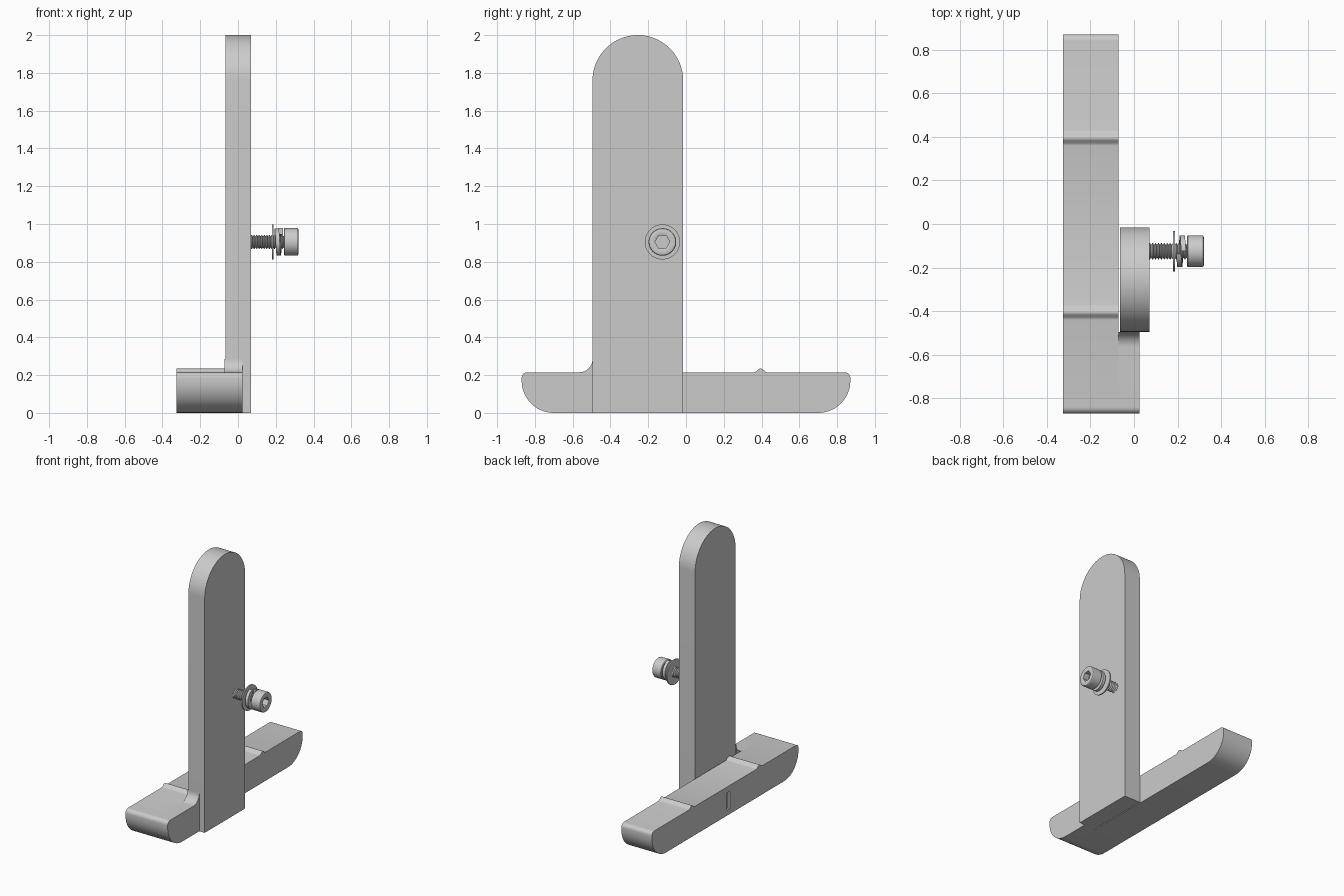
import bpy
import bmesh
from math import sin, cos, pi, radians

cube = bpy.data.objects.get("Cube")
if cube:
    bpy.data.objects.remove(cube, do_unlink=True)

grey = bpy.data.materials.new("plain grey")
grey.use_nodes = True
colour = (0.6, 0.6, 0.6, 1)
grey.diffuse_color = colour
grey.node_tree.nodes["Principled BSDF"].inputs["Base Color"].default_value = colour


def finish(name, bm, smooth=True):
    bmesh.ops.recalc_face_normals(bm, faces=bm.faces[:])
    mesh = bpy.data.meshes.new(name)
    bm.to_mesh(mesh)
    bm.free()
    mesh.materials.append(grey)
    obj = bpy.data.objects.new(name, mesh)
    bpy.context.collection.objects.link(obj)
    if smooth:
        bpy.ops.object.select_all(action="DESELECT")
        obj.select_set(True)
        bpy.context.view_layer.objects.active = obj
        bpy.ops.object.shade_smooth_by_angle(angle=radians(30))
    return obj


def arc(cy, cz, r, start, end, n=12):
    angles = [radians(start + (end - start) * i / n) for i in range(n + 1)]
    return [(cy + r * cos(a), cz + r * sin(a)) for a in angles]


def prism(name, profile, x0, x1, smooth=True):
    """Extrude a (y, z) profile along x."""
    bm = bmesh.new()
    face = bm.faces.new([bm.verts.new((x0, y, z)) for y, z in profile])
    moved = bmesh.ops.extrude_face_region(bm, geom=[face])["geom"]
    verts = [v for v in moved if isinstance(v, bmesh.types.BMVert)]
    bmesh.ops.translate(bm, verts=verts, vec=(x1 - x0, 0, 0))
    return finish(name, bm, smooth)


BOLT_Y, BOLT_Z, SIDES = -0.125, 0.905, 48


def hexagon(a, r):
    return r * cos(pi / 6) / cos(a % (pi / 3) - pi / 6)


def lathe(name, profile, closed=False):
    """Spin (x, radius, is_hex) rings about the bolt axis."""
    bm = bmesh.new()
    rings = []
    for x, r, is_hex in profile:
        ring = []
        for i in range(SIDES):
            a = 2 * pi * i / SIDES
            d = hexagon(a, r) if is_hex else r
            ring.append(bm.verts.new((x, BOLT_Y + d * cos(a), BOLT_Z + d * sin(a))))
        rings.append(ring)
    pairs = list(zip(rings, rings[1:]))
    if closed:
        pairs.append((rings[-1], rings[0]))
    else:
        bm.faces.new(rings[0])
        bm.faces.new(rings[-1])
    for p, q in pairs:
        for i in range(SIDES):
            j = (i + 1) % SIDES
            bm.faces.new((p[i], p[j], q[j], q[i]))
    return finish(name, bm)


# Base rail with rounded ends and two small ridges across the top
TOP = 0.215


def ridge(centre):
    steps = [1 - i / 6 for i in range(13)]
    return [(centre + 0.035 * u, TOP + 0.01 * (1 + cos(pi * u))) for u in steps]


front_bottom = arc(-0.70, 0.17, 0.17, 180, 270, 16)
front_top = arc(-0.84, TOP - 0.03, 0.03, 90, 180, 8)
rail = prism("base_rail",
             front_bottom + arc(0.70, 0.17, 0.17, 270, 360, 16)
             + arc(0.84, TOP - 0.03, 0.03, 0, 90, 8)
             + ridge(0.395) + ridge(-0.405) + front_top,
             -0.325, -0.072)

# Narrow slot cut in the outer side of the rail
cutter = prism("slot_cutter",
               [(-0.055, 0.04), (-0.025, 0.04), (-0.025, 0.17), (-0.055, 0.17)],
               -0.35, -0.31, smooth=False)
cutter.hide_render = True
cutter.hide_set(True)
cut = rail.modifiers.new("slot", "BOOLEAN")
cut.operation = "DIFFERENCE"
cut.object = cutter

# Wider front foot, curving up to meet the upright
prism("front_foot",
      front_bottom + [(-0.495, 0)] + arc(-0.565, TOP + 0.07, 0.07, 0, -90) + front_top,
      -0.072, 0.025)

# Tall round-topped upright
prism("upright",
      [(-0.495, 0), (-0.015, 0)] + arc(-0.255, 1.76, 0.24, 0, 180, 40),
      -0.065, 0.07)

# Threaded shank
thread = []
PITCH = 0.0135
for k in range(14):
    x = 0.065 + k * PITCH
    thread += [(x, 0.029, False), (x + PITCH * 0.4, 0.037, False),
               (x + PITCH * 0.6, 0.037, False)]
lathe("bolt_shank", thread + [(0.254, 0.029, False)])

# Flat washer
lathe("flat_washer", [(0.179, 0.038, False), (0.179, 0.093, False),
                      (0.188, 0.093, False), (0.188, 0.038, False)], closed=True)

# Split spring washer: one helical turn of a rectangular section
bm = bmesh.new()
sections = []
for i in range(SIDES + 1):
    t = i / SIDES
    a = radians(100 + 350 * t)
    x = 0.194 + 0.022 * t
    sections.append([bm.verts.new((x + dx, BOLT_Y + r * cos(a), BOLT_Z + r * sin(a)))
                     for dx, r in ((0, 0.04), (0, 0.073), (0.022, 0.073), (0.022, 0.04))])
for p, q in zip(sections, sections[1:]):
    for i in range(4):
        j = (i + 1) % 4
        bm.faces.new((p[i], p[j], q[j], q[i]))
bm.faces.new(sections[0])
bm.faces.new(sections[-1])
finish("spring_washer", bm)

# Cylindrical bolt head with a hexagonal socket
lathe("bolt_head", [(0.243, 0.068, False), (0.247, 0.073, False), (0.313, 0.073, False),
                    (0.318, 0.070, False), (0.32, 0.065, False), (0.32, 0.042, False),
                    (0.317, 0.039, True), (0.275, 0.039, True)])
